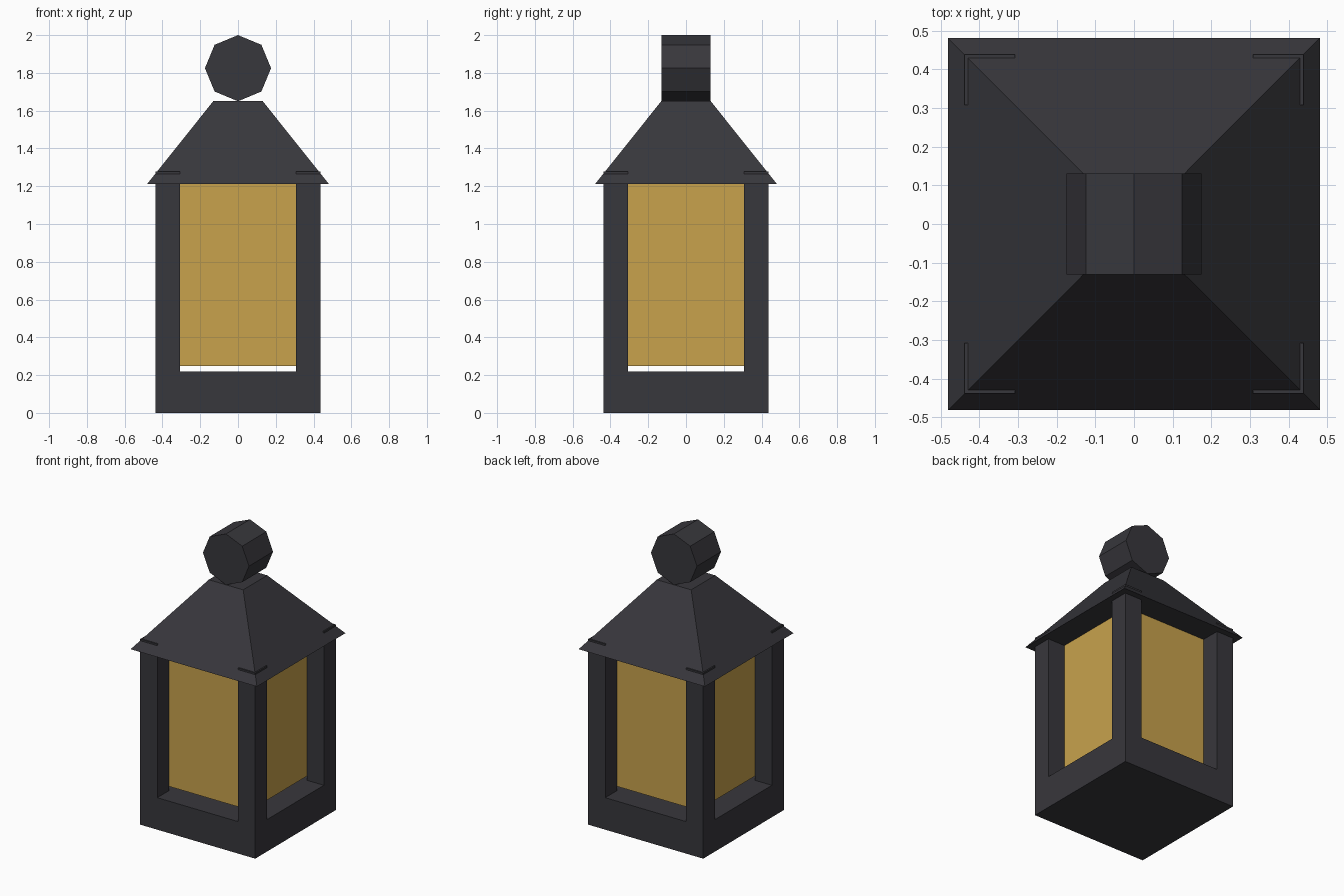
import bpy, bmesh, math
from mathutils import Matrix

if "Cube" in bpy.data.objects:
    bpy.data.objects.remove(bpy.data.objects["Cube"])


def material(name, color):
    m = bpy.data.materials.new(name)
    m.diffuse_color = (*color, 1)
    m.use_nodes = True
    m.node_tree.nodes["Principled BSDF"].inputs["Base Color"].default_value = m.diffuse_color
    return m


dark = material("dark iron", (0.039, 0.038, 0.045))
amber = material("amber glass", (0.578, 0.361, 0.073))


def add(name, bm, mat):
    bmesh.ops.recalc_face_normals(bm, faces=bm.faces)
    me = bpy.data.meshes.new(name)
    bm.to_mesh(me)
    bm.free()
    me.materials.append(mat)
    ob = bpy.data.objects.new(name, me)
    bpy.context.collection.objects.link(ob)
    return ob


def prism(name, mat, sides, r1, r2, depth, matrix):
    bm = bmesh.new()
    bmesh.ops.create_cone(bm, cap_ends=True, segments=sides, radius1=r1,
                          radius2=r2, depth=depth, matrix=matrix)
    return add(name, bm, mat)


def square(name, mat, half_low, half_high, z0, z1, x=0, y=0):
    """Four-sided block, straight or tapered, between two heights."""
    k = math.sqrt(2)
    m = Matrix.Translation((x, y, (z0 + z1) / 2)) @ Matrix.Rotation(math.pi / 4, 4, 'Z')
    return prism(name, mat, 4, half_low * k, half_high * k, z1 - z0, m)


W, POST, BASE_TOP = 0.438, 0.13, 0.22

# base slab
square("base", dark, W, W, 0, BASE_TOP)

# corner posts, tips just poking through the roof
c = W - POST / 2
for sx, side in ((-1, "left"), (1, "right")):
    for sy, end in ((-1, "front"), (1, "back")):
        square(f"{end}_{side}_post", dark, POST / 2, POST / 2, BASE_TOP, 1.277, sx * c, sy * c)

# glass block floating slightly above the base
square("glass", amber, W - POST, W - POST, 0.248, 1.215)

# tapered roof
square("roof", dark, 0.481, 0.131, 1.212, 1.65)

# octagonal top knob, axis front to back, a corner pointing up
prism("top_knob", dark, 8, 0.175, 0.175, 0.262,
      Matrix.Translation((0, 0, 1.825)) @ Matrix.Rotation(math.pi / 2, 4, 'X'))
